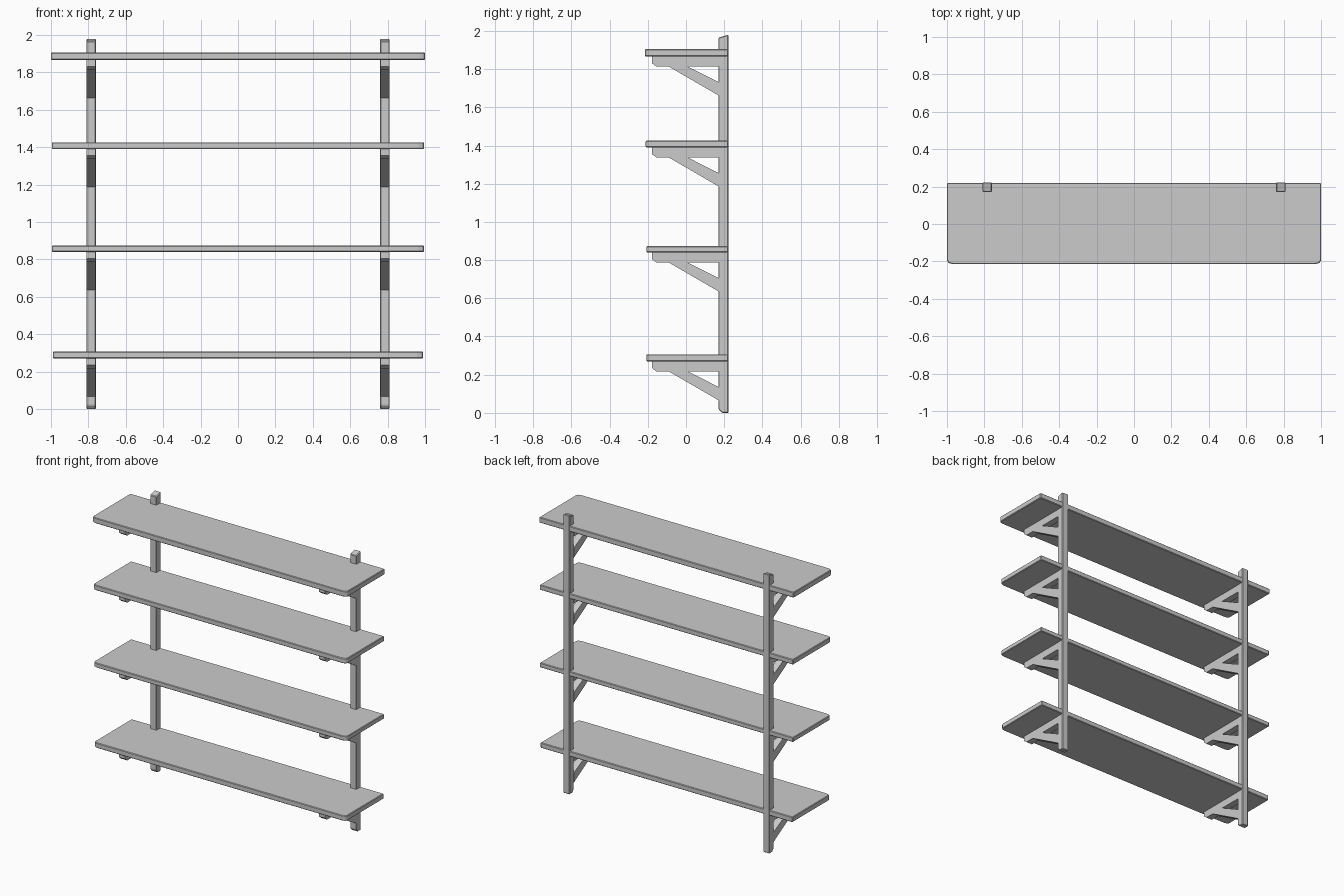
import bpy, bmesh
from mathutils import Vector

if "Cube" in bpy.data.objects:
    bpy.data.objects.remove(bpy.data.objects["Cube"])


def prism(name, points, faces, offset, bevel=0.004):
    """Extrude flat faces (given as 3D points) along offset into a solid."""
    bm = bmesh.new()
    vs = [bm.verts.new(p) for p in points]
    fs = [bm.faces.new([vs[i] for i in f]) for f in faces]
    ext = bmesh.ops.extrude_face_region(bm, geom=fs, use_keep_orig=True)
    moved = [g for g in ext["geom"] if isinstance(g, bmesh.types.BMVert)]
    bmesh.ops.translate(bm, verts=moved, vec=Vector(offset))
    bmesh.ops.recalc_face_normals(bm, faces=bm.faces)
    me = bpy.data.meshes.new(name)
    bm.to_mesh(me)
    bm.free()
    ob = bpy.data.objects.new(name, me)
    bpy.context.collection.objects.link(ob)
    if bevel:
        mod = ob.modifiers.new("soft_edges", "BEVEL")
        mod.width = bevel
        mod.segments = 1
        mod.limit_method = "ANGLE"
    return ob


POST_X, WIDTH, BACK = 0.785, 0.05, 0.222
SIDES = (("left", -POST_X), ("right", POST_X))
# (bottom, top, half length, front edge) of each shelf
SHELVES = [(0.27, 0.307, 0.99, -0.207), (0.84, 0.873, 0.995, -0.208),
           (1.39, 1.426, 0.995, -0.211), (1.866, 1.905, 1.0, -0.214)]

# Wall posts with a slanted top and a chamfered foot
post_profile = [(0.17, 0.02), (0.188, 0.0), (BACK, 0.0), (BACK, 1.98), (0.17, 1.965)]
for side, x in SIDES:
    prism(f"{side}_post", [(x - WIDTH / 2, y, z) for y, z in post_profile],
          [range(5)], (WIDTH, 0, 0))

# Bracket outline: arm (first face) sharing an edge with the diagonal brace
bracket_profile = [(-0.178, 0.002), (-0.178, -0.035), (-0.155, -0.053),
                   (-0.09, -0.053), (0.01, -0.053), (0.172, -0.053), (0.172, 0.002),
                   (0.172, -0.135), (0.172, -0.205)]
bracket_faces = [(0, 1, 2, 3, 4, 5, 6), (4, 3, 8, 7)]

for i, (z0, z1, h, front) in enumerate(SHELVES, 1):
    # Shelf board with clipped front corners
    plan = [(-h, BACK - 0.002), (-h, front + 0.02), (-h + 0.008, front + 0.006),
            (-h + 0.03, front), (h - 0.03, front), (h - 0.008, front + 0.006),
            (h, front + 0.02), (h, BACK - 0.002)]
    prism(f"shelf_{i}", [(x, y, z0) for x, y in plan], [range(8)], (0, 0, z1 - z0))

    # Triangular bracket under each end
    for side, x in SIDES:
        prism(f"{side}_bracket_{i}",
              [(x - WIDTH / 2 + 0.001, y, z0 + z) for y, z in bracket_profile],
              bracket_faces, (WIDTH - 0.002, 0, 0), bevel=0)
